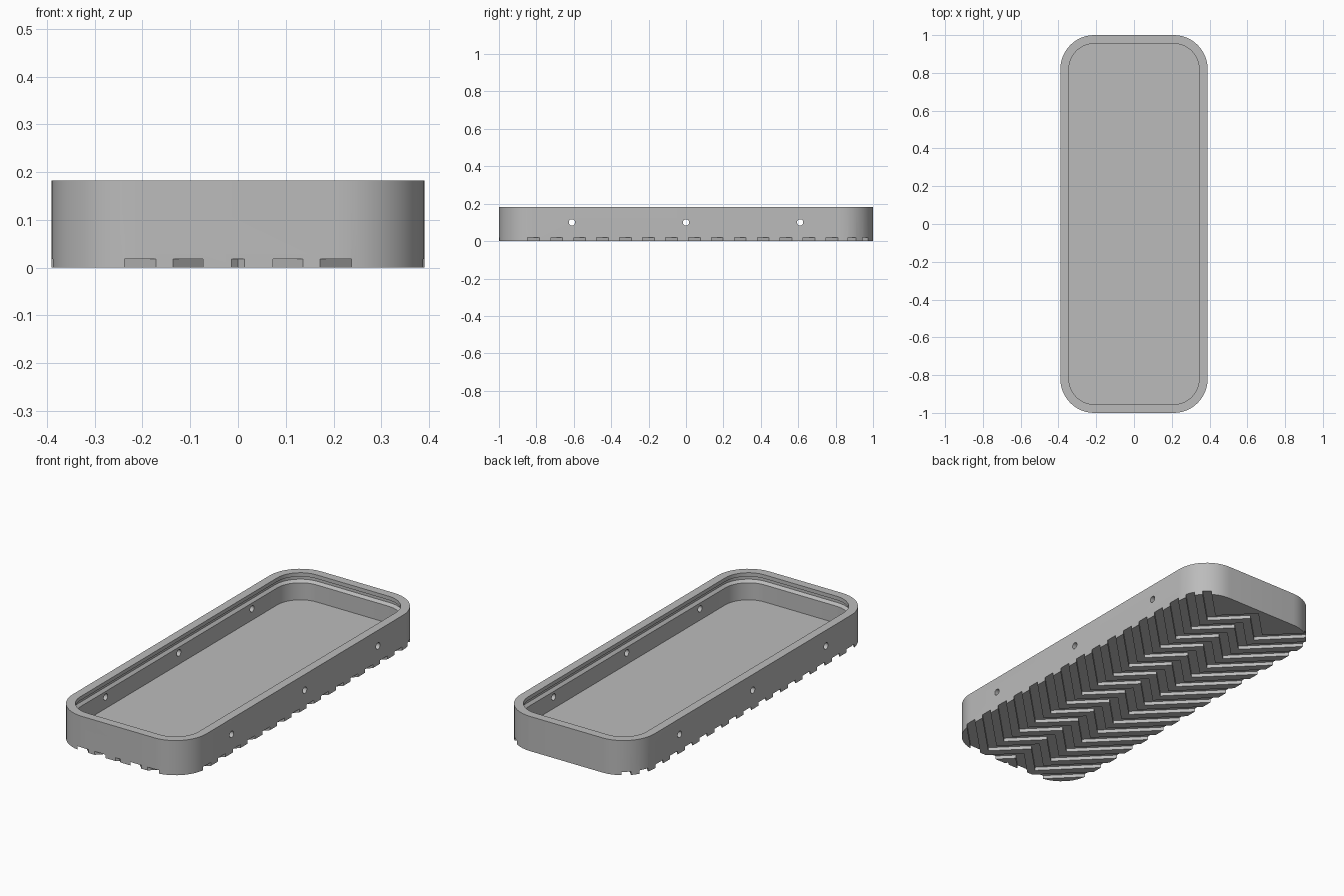
import bpy
import bmesh
from math import cos, sin, pi, radians
from mathutils import Matrix

if "Cube" in bpy.data.objects:
    bpy.data.objects.remove(bpy.data.objects["Cube"], do_unlink=True)

HALF_X, HALF_Y, HEIGHT = 0.39, 1.0, 0.183
CORNER, WALL, FLOOR = 0.18, 0.045, 0.04
TREAD_DEPTH, PITCH, GROOVE = 0.018, 0.1226, 0.063

gray = bpy.data.materials.new("plain_gray")
gray.use_nodes = True
gray.diffuse_color = (0.5, 0.5, 0.5, 1)
gray.node_tree.nodes["Principled BSDF"].inputs["Base Color"].default_value = (0.5, 0.5, 0.5, 1)


def make_object(name, bm):
    bmesh.ops.recalc_face_normals(bm, faces=bm.faces)
    mesh = bpy.data.meshes.new(name)
    bm.to_mesh(mesh)
    bm.free()
    mesh.materials.append(gray)
    obj = bpy.data.objects.new(name, mesh)
    bpy.context.collection.objects.link(obj)
    return obj


def rounded_ring(bm, inset, z, steps=12):
    """Loop of vertices around a rounded rectangle."""
    r = CORNER - inset
    ring = []
    for quarter, (sx, sy) in enumerate([(1, 1), (-1, 1), (-1, -1), (1, -1)]):
        for i in range(steps + 1):
            a = (quarter + i / steps) * pi / 2
            ring.append(bm.verts.new((sx * (HALF_X - CORNER) + r * cos(a),
                                      sy * (HALF_Y - CORNER) + r * sin(a), z)))
    return ring


# Tray: outer wall, rim, shallow snap groove inside the rim, and floor
bm = bmesh.new()
snap = WALL - 0.013
section = [(0, 0), (0, HEIGHT), (WALL, HEIGHT), (WALL, 0.163), (snap, 0.163),
           (snap, 0.143), (WALL, 0.13), (WALL, FLOOR)]
rings = [rounded_ring(bm, inset, z) for inset, z in section]
for low, high in zip(rings, rings[1:]):
    for i in range(len(low)):
        j = (i + 1) % len(low)
        bm.faces.new((low[i], low[j], high[j], high[i]))
bm.faces.new(rings[0])
bm.faces.new(rings[-1])
tray = make_object("tray", bm)

# Zigzag tread grooves under the tray
bm = bmesh.new()
APEX, REACH = 0.154, 0.5
zigzag = [(-REACH, REACH - 2 * APEX), (-APEX, -APEX), (0, 0),
          (APEX, -APEX), (REACH, REACH - 2 * APEX)]
for n in range(-1, 16):
    start = -0.927 + n * PITCH
    columns = []
    for x, y in zigzag:
        columns.append([bm.verts.new((x, start + y + dy, z)) for dy, z in
                        [(0, -0.05), (GROOVE, -0.05), (GROOVE, TREAD_DEPTH), (0, TREAD_DEPTH)]])
    for a, b in zip(columns, columns[1:]):
        for i in range(4):
            j = (i + 1) % 4
            bm.faces.new((a[i], a[j], b[j], b[i]))
    bm.faces.new(columns[0])
    bm.faces.new(columns[-1])
tread_cutter = make_object("tread_cutter", bm)

# Round holes through both long walls
bm = bmesh.new()
for y in (-0.61, 0, 0.61):
    bmesh.ops.create_cone(bm, cap_ends=True, segments=20, radius1=0.017, radius2=0.017, depth=1,
                          matrix=Matrix.Translation((0, y, 0.1)) @ Matrix.Rotation(pi / 2, 4, "Y"))
hole_cutter = make_object("hole_cutter", bm)

# Cut, then discard the cutters
bpy.ops.object.select_all(action="DESELECT")
bpy.context.view_layer.objects.active = tray
tray.select_set(True)
for cutter in (tread_cutter, hole_cutter):
    cutter.hide_render = True
    cut = tray.modifiers.new("cut", "BOOLEAN")
    cut.operation, cut.solver, cut.object = "DIFFERENCE", "EXACT", cutter
    bpy.ops.object.modifier_apply(modifier=cut.name)
    bpy.data.objects.remove(cutter, do_unlink=True)

bpy.ops.object.shade_smooth_by_angle(angle=radians(30))
